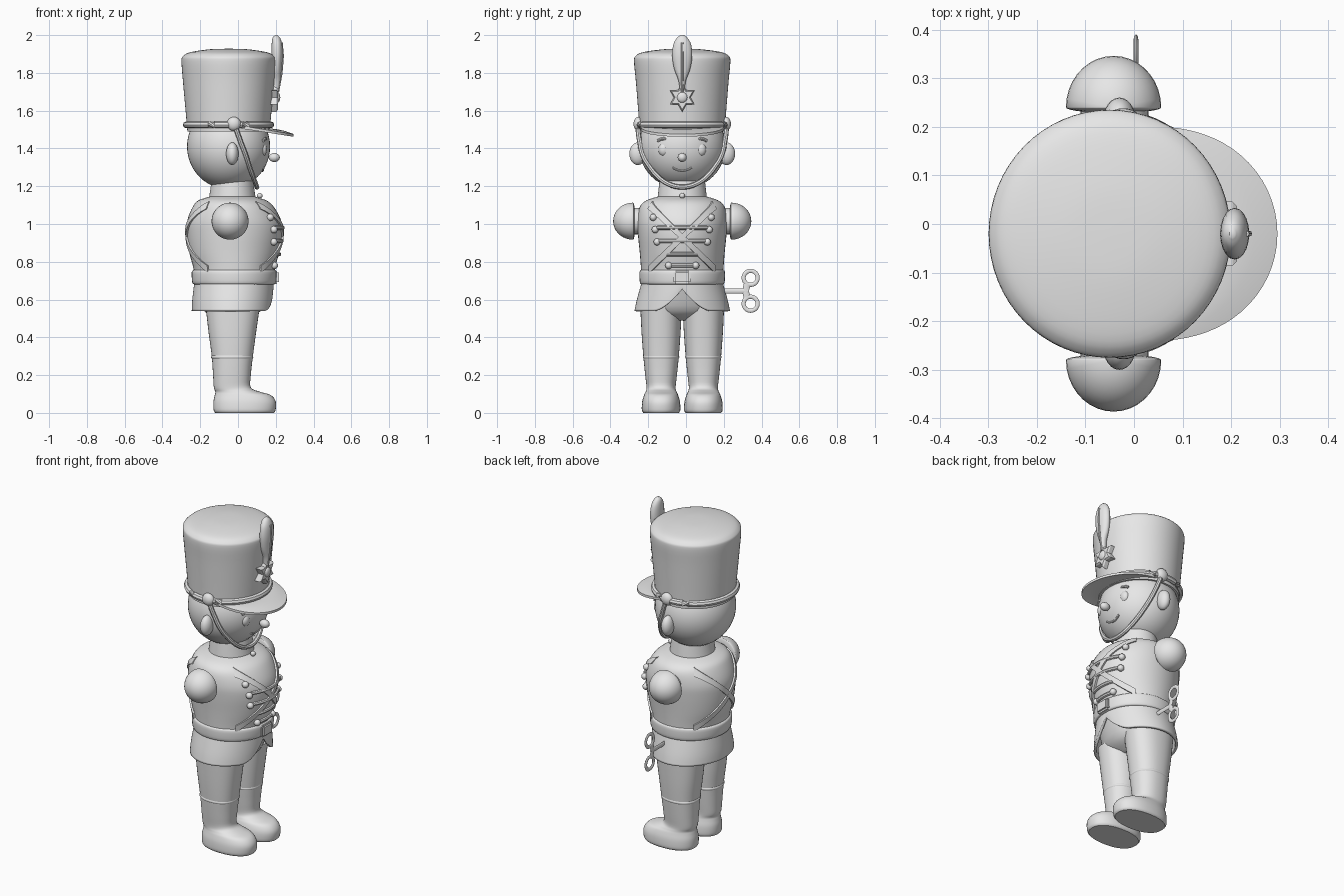
import bpy, bmesh, math
from mathutils import Vector

if "Cube" in bpy.data.objects:
    bpy.data.objects.remove(bpy.data.objects["Cube"])

YC = -0.02                       # left/right centre of the figure, which faces +x
GREY = bpy.data.materials.new("plain_grey")
GREY.diffuse_color = (0.8, 0.8, 0.8, 1)
GREY.use_nodes = True
GREY.node_tree.nodes["Principled BSDF"].inputs["Base Color"].default_value = GREY.diffuse_color


def finish(name, bm, angle=40):
    bmesh.ops.recalc_face_normals(bm, faces=bm.faces)
    me = bpy.data.meshes.new(name)
    bm.to_mesh(me)
    bm.free()
    ob = bpy.data.objects.new(name, me)
    bpy.context.collection.objects.link(ob)
    me.materials.append(GREY)
    bpy.ops.object.select_all(action='DESELECT')
    ob.select_set(True)
    bpy.context.view_layer.objects.active = ob
    bpy.ops.object.shade_smooth_by_angle(angle=math.radians(angle))
    return ob


def resample(rings, n=4):
    """Smooth a list of rings with a Catmull-Rom curve."""
    out, last = [], len(rings) - 1
    for i in range(last):
        a, b, c, d = (rings[max(0, min(last, i + k))] for k in (-1, 0, 1, 2))
        for s in range(n):
            t = s / n
            out.append([0.5 * (2 * q + (r - p) * t + (2 * p - 5 * q + 4 * r - w) * t * t
                               + (3 * q - p - 3 * r + w) * t ** 3) for p, q, r, w in zip(a, b, c, d)])
    return out + [list(rings[-1])]


def skin(bm, sections, closed=False, caps=True):
    """Join equal cross-sections into a surface."""
    rows = [[bm.verts.new(p) for p in s] for s in sections]
    for a, b in zip(rows, rows[1:] + rows[:1] if closed else rows[1:]):
        for j in range(len(a)):
            k = (j + 1) % len(a)
            bm.faces.new((a[j], a[k], b[k], b[j]))
    if caps and not closed:
        bm.faces.new(rows[0])
        bm.faces.new(rows[-1])


def loft(name, rings, yc=YC, seg=48, caps=True, power=1.0, n=4):
    """Stack of ellipses, each given as z, x centre, x radius, y radius."""
    bm, secs = bmesh.new(), []
    for z, xc, rx, ry in resample(rings, n):
        sec = []
        for i in range(seg):
            c, s = math.cos(2 * math.pi * i / seg), math.sin(2 * math.pi * i / seg)
            sec.append((xc + rx * math.copysign(abs(c) ** power, c),
                        yc + ry * math.copysign(abs(s) ** power, s), z))
        secs.append(sec)
    skin(bm, secs, caps=caps)
    return finish(name, bm)


def ball(name, loc, size, seg=24):
    bm = bmesh.new()
    bmesh.ops.create_uvsphere(bm, u_segments=seg, v_segments=seg // 2, radius=1)
    for v in bm.verts:
        v.co = Vector(loc) + Vector(a * b for a, b in zip(v.co, size))
    return finish(name, bm)


def tube(name, pts, r, closed=False, flat=1.0, seg=8):
    """Round tube along points; flat squeezes it in x."""
    pts, n, secs, bm = [Vector(p) for p in pts], len(pts), [], bmesh.new()
    for i, p in enumerate(pts):
        d = pts[(i + 1) % n if closed else min(i + 1, n - 1)] - pts[i - 1 if closed else max(i - 1, 0)]
        u = d.cross(Vector((1, 0, 0)) if abs(d.normalized().x) < 0.9 else Vector((0, 0, 1))).normalized()
        w = d.cross(u).normalized()
        secs.append([p + r * (u * math.cos(a) + w * flat * math.sin(a))
                     for a in (2 * math.pi * k / seg for k in range(seg))])
    skin(bm, secs, closed)
    return finish(name, bm)


# Torso, neck, belt, hips
TORSO = [(0.66, -0.02, 0.205, 0.212), (0.76, -0.02, 0.215, 0.218), (0.85, -0.02, 0.238, 0.225),
         (0.95, -0.018, 0.252, 0.235), (1.02, -0.02, 0.248, 0.238), (1.09, -0.025, 0.215, 0.225),
         (1.125, -0.03, 0.18, 0.19), (1.145, -0.03, 0.12, 0.13)]
loft("torso", TORSO)
loft("neck", [(1.10, -0.03, 0.13, 0.135), (1.16, -0.03, 0.12, 0.128), (1.23, -0.03, 0.11, 0.12)])
loft("belt", [(0.68, -0.02, 0.21, 0.212), (0.69, -0.02, 0.222, 0.224), (0.745, -0.02, 0.225, 0.226),
              (0.757, -0.02, 0.214, 0.216)])
loft("hips", [(0.49, -0.03, 0.07, 0.11), (0.54, -0.03, 0.15, 0.2), (0.66, -0.02, 0.19, 0.2)])


def torso_at(ang, z, off=0.0):
    """Point on the coat surface, pushed outward by off."""
    rs = resample(TORSO)
    i = next((k for k in range(len(rs) - 2) if rs[k + 1][0] >= z), len(rs) - 2)
    t = (z - rs[i][0]) / (rs[i + 1][0] - rs[i][0])
    _, xc, rx, ry = [p + (q - p) * t for p, q in zip(rs[i], rs[i + 1])]
    return Vector((xc + (rx + off) * math.cos(ang), YC + (ry + off) * math.sin(ang), z))


def coat_angle(y, z):
    ry = (torso_at(math.pi / 2, z) - Vector((0, YC, 0))).y
    return math.asin(max(-1, min(1, (y - YC) / ry)))


# Coat skirt with a curved opening at the front
skirt = loft("coat_skirt", [(0.54, -0.03, 0.215, 0.253), (0.6, -0.027, 0.215, 0.24),
                            (0.7, -0.02, 0.21, 0.212)], seg=96, caps=False)
for v in skirt.data.vertices:
    if v.co.x > 0:
        w = max(0, 1 - (v.co.z - 0.54) / 0.16)
        v.co.z += w * 0.115 * max(0, 1 - abs(v.co.y - YC) / 0.15) ** 1.6
mod = skirt.modifiers.new("thickness", 'SOLIDIFY')
mod.thickness = 0.015

# Crossed straps, front and back
for side in (1, -1):
    for place, base in (("front", 0), ("back", math.pi)):
        secs = []
        for i in range(25):
            t = i / 24
            z = 1.10 - 0.34 * t
            a = base + side * coat_angle(YC + 0.17 * (1 - 2 * t), z)
            secs.append([torso_at(a, z + dz, o) for dz, o in
                         ((-0.02, -0.02), (-0.02, 0.01), (0.02, 0.01), (0.02, -0.02))])
        bm = bmesh.new()
        skin(bm, secs)
        finish("cross_strap_" + place, bm)
    # Coat buttons
    for y, z in ((0.15, 1.035), (0.14, 0.97), (0.13, 0.905), (0.07, 0.78)):
        ball("coat_button", torso_at(side * coat_angle(YC + y, z), z, 0.005), (0.02, 0.019, 0.019), 12)

# Chest braids, collar button and buckle
for z, h in ((0.98, 0.13), (0.91, 0.12), (0.84, 0.08), (0.78, 0.07)):
    tube("chest_braid", [torso_at(coat_angle(YC + h * k / 6, z), z, 0.002) for k in range(-6, 7)], 0.011)
ball("collar_button", (0.115, YC, 1.15), (0.015, 0.015, 0.015), 12)
bm = bmesh.new()
bmesh.ops.create_cube(bm, size=1)
for v in bm.verts:
    v.co = Vector((0.2, YC, 0.717)) + Vector((v.co.x * 0.035, v.co.y * 0.09, v.co.z * 0.07))
bmesh.ops.bevel(bm, geom=bm.edges[:], offset=0.01, segments=2, affect='EDGES')
finish("buckle", bm)

for side in (1, -1):
    # Leg, boot and boot cuff
    yl = YC + side * 0.112
    loft("leg_and_boot", [(0, 0.035, 0.155, 0.094), (0.015, 0.035, 0.164, 0.102), (0.06, 0.035, 0.165, 0.1),
                          (0.095, 0.025, 0.148, 0.09), (0.112, -0.002, 0.118, 0.082),
                          (0.135, -0.03, 0.098, 0.077), (0.2, -0.032, 0.1, 0.084), (0.3, -0.03, 0.109, 0.094),
                          (0.42, -0.03, 0.125, 0.103), (0.56, -0.028, 0.143, 0.11)],
         yc=yl, seg=40, power=0.88)
    loft("boot_cuff", [(0.285, -0.031, 0.106, 0.091), (0.295, -0.031, 0.112, 0.097),
                       (0.307, -0.03, 0.107, 0.092)], yc=yl, seg=40, power=0.88, n=3)
    # Domed arm stump and its joint
    dome = ball("arm_dome", (0, 0, 0), (0.098, 0.098, 0.098), 36)
    for v in dome.data.vertices:
        out = v.co.y * (1.08 if v.co.y > 0 else 0.12)
        v.co = (v.co.x - 0.042, YC + side * (0.26 + out), v.co.z + 1.015)
    if side < 0:
        dome.data.flip_normals()
    tube("arm_joint", [(-0.04, YC + side * 0.18, 1.015), (-0.04, YC + side * 0.262, 1.015)], 0.07, seg=24)
    # Ear, eye, brow and hat button
    ball("ear", (-0.03, YC + side * 0.235, 1.372), (0.033, 0.045, 0.06))
    ball("hat_button", (-0.022, YC + side * 0.232, 1.53), (0.037, 0.026, 0.037))
    ball("eye", (0.13, YC + side * 0.097, 1.395), (0.024, 0.03, 0.036))
    tube("brow", [(0.147 - 0.015 * abs(k), YC + side * (0.097 + 0.033 * k), 1.452 - 0.012 * k * k)
                  for k in (-1, -0.5, 0, 0.5, 1)], 0.008)

# Head and face
ball("head", (-0.05, YC, 1.41), (0.22, 0.23, 0.225), 48)
ball("nose", (0.192, YC, 1.352), (0.03, 0.024, 0.024), 16)


def on_head(p, grow=1.02, force=False):
    c, r = Vector((-0.05, YC, 1.41)), Vector((0.22, 0.23, 0.225))
    d = Vector(p) - c
    k = math.sqrt(sum((a / b) ** 2 for a, b in zip(d, r)))
    return c + d * (grow / k if force or k < grow else 1)


tube("smile", [on_head((0.13, YC + 0.05 * k / 4, 1.282 + 0.02 * (k / 4) ** 2), 1.0, True)
               for k in range(-4, 5)], 0.006)
arc = [math.pi * i / 40 for i in range(41)]
tube("chin_strap", [on_head((-0.02 + 0.12 * math.sin(t), YC + 0.235 * math.cos(t), 1.53 - 0.335 * math.sin(t)))
                    for t in arc], 0.013)

# Tall hat with band and visor
loft("hat", [(1.49, -0.05, 0.218, 0.226), (1.56, -0.05, 0.224, 0.23), (1.75, -0.05, 0.241, 0.245),
             (1.86, -0.05, 0.249, 0.255), (1.89, -0.05, 0.24, 0.246), (1.91, -0.05, 0.2, 0.206),
             (1.925, -0.05, 0.1, 0.1), (1.928, -0.05, 0.01, 0.01)], seg=64)
tube("hat_band", [(-0.05 + 0.224 * math.cos(2 * t), YC + 0.232 * math.sin(2 * t), 1.525) for t in arc[:-1]],
     0.018, closed=True)
bm, secs = bmesh.new(), []
for i in range(41):
    a = math.radians(-75 + 150 * i / 40)
    e = max(0.0, math.cos(1.2 * a)) ** 1.5
    sec = []
    for dz in (0, -0.014):
        for k in ((0, 0.33, 0.67, 1) if dz == 0 else (1, 0.67, 0.33, 0)):
            r = 0.205 + k * (0.02 + 0.12 * e)
            sec.append((-0.05 + r * math.cos(a), YC + r * math.sin(a) * 1.03,
                        1.518 + dz - 0.03 * k * e * k - 0.012 * e))
    secs.append(sec)
skin(bm, secs)
finish("visor", bm)

# Six-pointed badge and feather
bm, secs = bmesh.new(), []
for x, s in ((0.165, 1), (0.203, 1), (0.212, 0.85)):
    secs.append([(x, YC + s * r * math.sin(math.pi * i / 6), 1.67 + s * r * math.cos(math.pi * i / 6))
                 for i, r in enumerate((0.076, 0.044) * 6)])
skin(bm, secs)
finish("star_badge", bm, 20)
ball("badge_stud", (0.21, YC, 1.67), (0.014, 0.028, 0.028), 16)
loft("feather", [(1.70, 0.2, 0.014, 0.012), (1.76, 0.205, 0.02, 0.02), (1.82, 0.205, 0.026, 0.042),
                 (1.89, 0.207, 0.03, 0.053), (1.95, 0.206, 0.028, 0.047), (1.985, 0.203, 0.02, 0.028),
                 (2.0, 0.202, 0.006, 0.008)], seg=20)
tube("feather_quill", [(0.212, YC, 1.7), (0.23, YC, 1.8), (0.237, YC, 1.89), (0.231, YC, 1.96)], 0.006)

# Wind-up key
tube("key_shaft", [(0.004, 0.19, 0.645), (0.004, 0.33, 0.645)], 0.014, flat=0.35)
tube("key_hub", [(0.004, 0.325, 0.605), (0.004, 0.315, 0.645), (0.004, 0.325, 0.685)], 0.018, flat=0.28)
for z in (0.578, 0.715):
    tube("key_loop", [(0.004, 0.342 + 0.037 * math.cos(2 * t), z + 0.037 * math.sin(2 * t)) for t in arc[:-1]],
         0.011, closed=True, flat=0.45)
